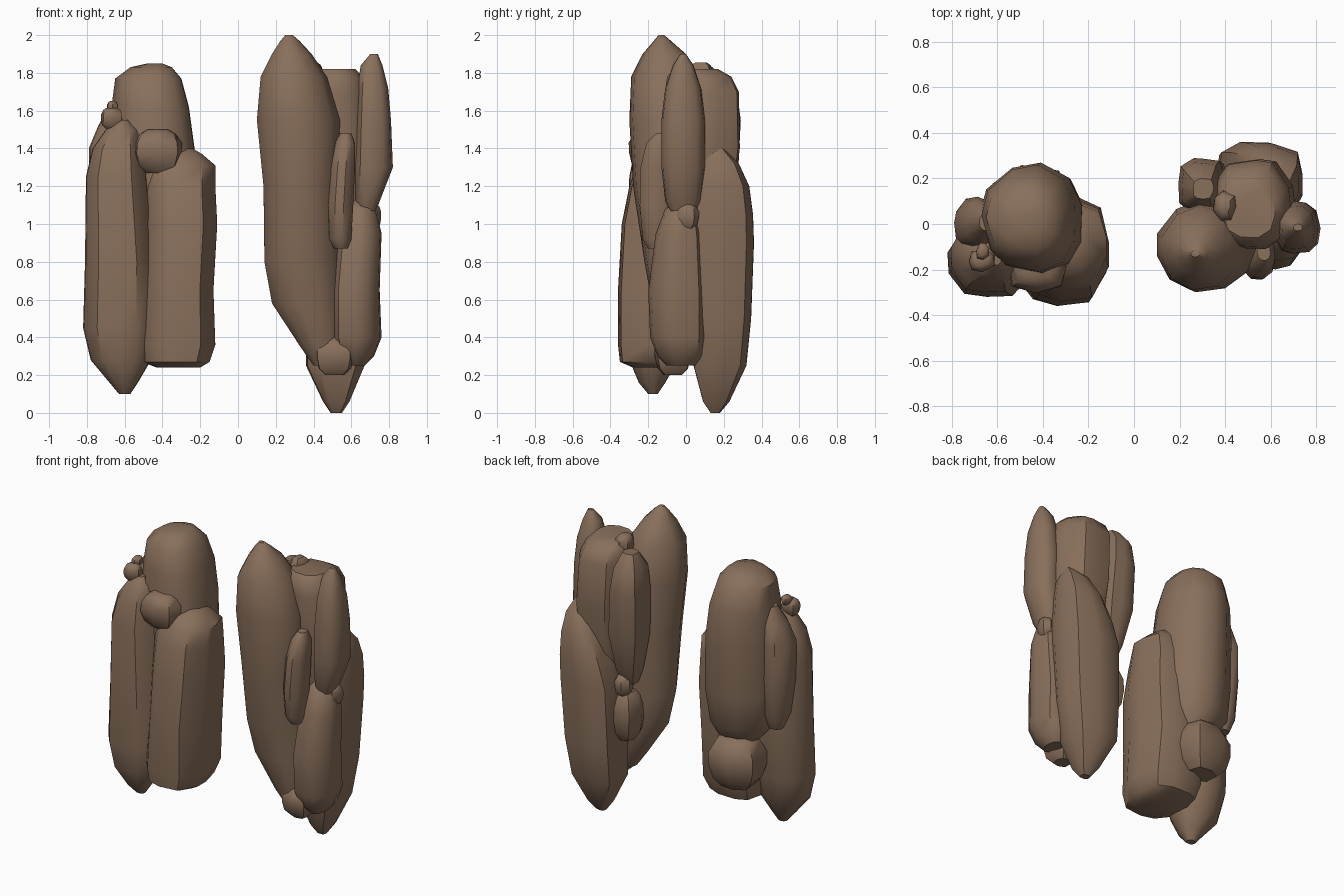
import bpy, bmesh, math, random

random.seed(11)
stone = bpy.data.materials.new("brown stone")
stone.diffuse_color = (0.25, 0.16, 0.105, 1)


def outline(sides, power, jitter):
    """Irregular rounded polygon that exactly fills the square -1..1."""
    phase = random.random()
    pts = []
    for i in range(sides):
        a = 2 * math.pi * (i + phase + random.uniform(-.18, .18)) / sides
        c, s = math.cos(a), math.sin(a)
        r = (1 - random.random() * jitter) / (abs(c) ** power + abs(s) ** power) ** (1 / power)
        pts.append((c * r, s * r))
    lo = [min(p[k] for p in pts) for k in (0, 1)]
    hi = [max(p[k] for p in pts) for k in (0, 1)]
    return [tuple(2 * (p[k] - lo[k]) / (hi[k] - lo[k]) - 1 for k in (0, 1)) for p in pts]


def rock(name, sections, sides=11, power=2.5, jitter=0.07, rough=0.0):
    """Loft closed stone through (z, x0, x1, y0, y1) cross-sections."""
    shape = outline(sides, power, jitter)
    bm = bmesh.new()
    rings = []
    for z, x0, x1, y0, y1 in sections:
        ring = []
        for u, v in shape:
            k = 1 - random.random() * rough
            ring.append(bm.verts.new(((x0 + x1) / 2 + k * u * (x1 - x0) / 2,
                                      (y0 + y1) / 2 + k * v * (y1 - y0) / 2, z)))
        rings.append(ring)
    for low, high in zip(rings, rings[1:]):
        for i in range(sides):
            j = (i + 1) % sides
            bm.faces.new((low[i], low[j], high[j], high[i]))
    bm.faces.new(rings[0][::-1])
    bm.faces.new(rings[-1])
    mesh = bpy.data.meshes.new(name)
    bm.to_mesh(mesh)
    bm.free()
    mesh.materials.append(stone)
    ob = bpy.data.objects.new(name, mesh)
    bpy.context.collection.objects.link(ob)
    for o in bpy.context.selected_objects:
        o.select_set(False)
    bpy.context.view_layer.objects.active = ob
    ob.select_set(True)
    bpy.ops.object.shade_smooth_by_angle(angle=math.radians(42))


def pebble(name, x, y, z, rx, ry, rz):
    """Small angular chunk."""
    prof = ((-1, .5), (-.65, .85), (-.1, 1), (.4, .98), (.8, .75), (1, .45))
    rock(name, [(z + h * rz, x - w * rx, x + w * rx, y - w * ry, y + w * ry)
                for h, w in prof], sides=7, power=3, rough=.08)


# ---- left cluster ----
rock("left_back_column", [
    (.70, -.56, -.30, -.08, .14), (.82, -.66, -.25, -.18, .23),
    (1.05, -.68, -.22, -.22, .26), (1.40, -.68, -.23, -.22, .27),
    (1.62, -.67, -.26, -.21, .26), (1.77, -.65, -.30, -.17, .21),
    (1.83, -.57, -.35, -.11, .14), (1.85, -.48, -.40, -.03, .08)], power=2.1)
rock("left_front_column", [
    (.10, -.63, -.57, -.20, -.15), (.16, -.68, -.53, -.25, -.11),
    (.28, -.78, -.46, -.30, -.04), (.45, -.82, -.44, -.32, .0),
    (.80, -.81, -.44, -.32, .02), (1.25, -.805, -.48, -.30, .02),
    (1.40, -.77, -.50, -.27, .0), (1.50, -.70, -.53, -.23, -.06),
    (1.55, -.64, -.58, -.18, -.11)])
rock("right_front_block", [
    (.24, -.43, -.20, -.28, -.04), (.27, -.51, -.15, -.35, .05),
    (.36, -.53, -.12, -.36, .09), (.65, -.51, -.13, -.36, .12),
    (1.0, -.50, -.11, -.34, .12), (1.20, -.50, -.12, -.30, .11),
    (1.31, -.49, -.12, -.26, .09), (1.37, -.42, -.19, -.21, .04),
    (1.40, -.32, -.24, -.14, -.04)], power=3)
rock("left_side_column", [
    (.82, -.73, -.64, -.02, .06), (.92, -.77, -.60, -.07, .10),
    (1.15, -.79, -.60, -.11, .12), (1.40, -.79, -.60, -.12, .12),
    (1.52, -.74, -.60, -.09, .10), (1.63, -.68, -.62, -.03, .05)])
pebble("front_cap_stone", -.425, -.19, 1.385, .135, .12, .115)
pebble("back_boulder", -.45, .10, .57, .18, .16, .17)
pebble("left_pebble", -.67, -.165, 1.56, .06, .05, .055)
pebble("left_tiny_pebble", -.665, -.12, 1.62, .03, .04, .03)

# ---- right cluster ----
rock("tall_main_column", [
    (.25, .40, .52, -.10, .02), (.35, .33, .55, -.14, .06),
    (.58, .18, .55, -.18, .09), (.80, .14, .54, -.22, .10),
    (1.20, .135, .53, -.28, .11), (1.55, .10, .54, -.30, .11),
    (1.78, .12, .47, -.29, .08), (1.90, .18, .39, -.23, .0),
    (1.97, .225, .325, -.17, -.08), (2.0, .25, .29, -.145, -.115)], power=2.2)
rock("front_lower_column", [
    (.25, .58, .67, -.10, .05), (.30, .53, .72, -.15, .09),
    (.40, .50, .76, -.19, .11), (.65, .50, .75, -.20, .11),
    (.95, .53, .76, -.16, .09), (1.08, .56, .73, -.11, .06),
    (1.13, .61, .68, -.05, .02)])
rock("right_spike", [
    (1.04, .65, .72, -.07, .04), (1.12, .62, .75, -.11, .08),
    (1.30, .61, .82, -.13, .10), (1.55, .62, .81, -.13, .10),
    (1.72, .63, .795, -.11, .08), (1.84, .65, .765, -.07, .04),
    (1.90, .70, .74, -.03, .0)])
rock("front_sliver", [
    (.87, .51, .58, -.20, -.11), (.92, .475, .60, -.23, -.06),
    (1.10, .465, .61, -.245, -.05), (1.30, .48, .62, -.24, -.05),
    (1.43, .51, .62, -.21, -.06), (1.48, .54, .60, -.16, -.09)], sides=10, power=2.2)
rock("back_upper_block", [
    (.80, .44, .64, .0, .18), (1.05, .40, .68, -.06, .24),
    (1.40, .37, .71, -.10, .285), (1.70, .36, .69, -.11, .28),
    (1.78, .37, .66, -.10, .24), (1.82, .40, .62, -.06, .17)], power=3)
rock("back_lower_column", [
    (.0, .49, .55, .13, .18), (.06, .45, .59, .09, .23),
    (.25, .36, .67, .04, .32), (.50, .36, .71, .03, .345),
    (.90, .37, .735, .02, .36), (1.05, .42, .74, .03, .355),
    (1.20, .49, .735, .05, .335), (1.32, .56, .725, .08, .28),
    (1.40, .62, .69, .13, .20)], power=4)
rock("back_left_column", [
    (.90, .28, .35, .09, .17), (1.0, .25, .39, .06, .22),
    (1.25, .20, .42, .05, .275), (1.55, .195, .40, .05, .29),
    (1.70, .21, .38, .06, .27), (1.79, .26, .35, .11, .20)], power=4)
pebble("crown_stone", .40, .08, 1.78, .055, .07, .075)
pebble("back_small_pebble", .345, .17, .89, .06, .06, .07)
pebble("back_left_boulder", .345, .14, .68, .11, .11, .16)
pebble("bottom_front_pebble", .515, -.07, .30, .105, .10, .10)
pebble("right_pebble", .72, .01, 1.04, .04, .06, .065)
